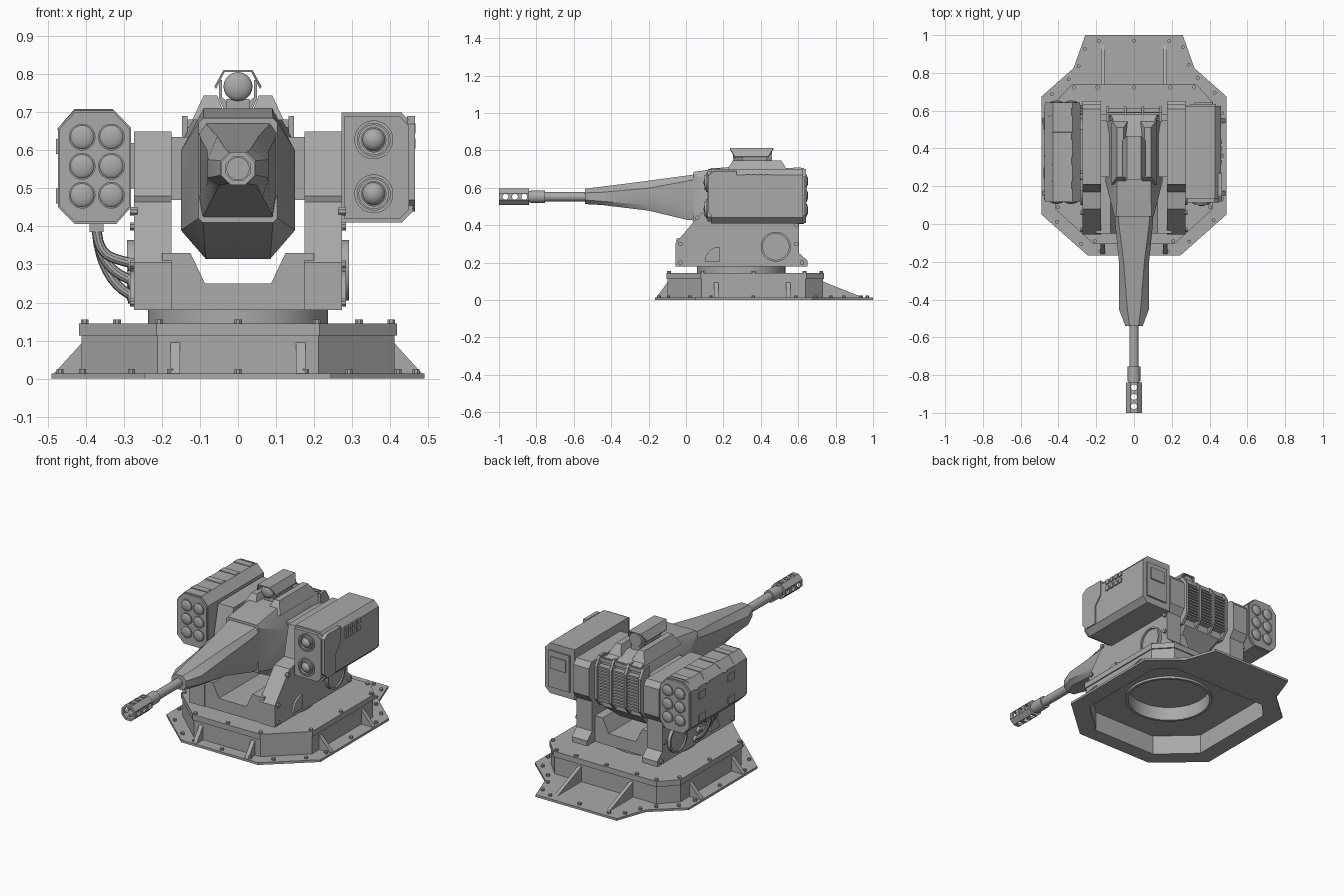
import bpy, bmesh
from math import pi, cos, sin, radians
from mathutils import Vector, Matrix

if "Cube" in bpy.data.objects:
    bpy.data.objects.remove(bpy.data.objects["Cube"])

grey = bpy.data.materials.new("plain_grey")
grey.use_nodes = True
grey.diffuse_color = (0.4, 0.4, 0.4, 1)
grey.node_tree.nodes["Principled BSDF"].inputs["Base Color"].default_value = (0.4, 0.4, 0.4, 1)
parts = []


def finish(name, bm):
    bmesh.ops.recalc_face_normals(bm, faces=bm.faces)
    me = bpy.data.meshes.new(name)
    bm.to_mesh(me)
    bm.free()
    me.materials.append(grey)
    ob = bpy.data.objects.new(name, me)
    bpy.context.collection.objects.link(ob)
    parts.append(ob)
    return ob


def loft(name, rings, closed=False):
    """Skin a list of equal-length point rings; closed joins last to first."""
    bm = bmesh.new()
    vs = [[bm.verts.new(p) for p in r] for r in rings]
    n = len(vs[0])
    pairs = list(zip(vs, vs[1:])) + ([(vs[-1], vs[0])] if closed else [])
    for a, b in pairs:
        for i in range(n):
            j = (i + 1) % n
            bm.faces.new((a[i], a[j], b[j], b[i]))
    if not closed:
        bm.faces.new(vs[0])
        bm.faces.new(vs[-1])
    return finish(name, bm)


def place(axis, p, d):
    return {"x": (d, p[0], p[1]), "y": (p[0], d, p[1]), "z": (p[0], p[1], d)}[axis]


def prism(name, pts, axis, a, b):
    return loft(name, [[place(axis, p, d) for p in pts] for d in (a, b)])


def box(name, x, y, z):
    return prism(name, [(x[0], y[0]), (x[1], y[0]), (x[1], y[1]), (x[0], y[1])], "z", *z)


def circle(c, r, n=32):
    return [(c[0] + r * cos(2 * pi * (i + .5) / n), c[1] + r * sin(2 * pi * (i + .5) / n)) for i in range(n)]


def cyl(name, axis, c, r, a, b, n=32):
    return prism(name, circle(c, r, n), axis, a, b)


def tube(name, axis, c, ro, ri, a, b, n=32):
    return loft(name, [[place(axis, p, d) for p in circle(c, r, n)]
                       for r, d in ((ro, a), (ro, b), (ri, b), (ri, a))], True)


def dome(name, c, r, squash=1.0):
    bm = bmesh.new()
    bmesh.ops.create_uvsphere(bm, u_segments=24, v_segments=12, radius=r,
                              matrix=Matrix.Translation(c) @ Matrix.Diagonal((1, squash, 1, 1)))
    return finish(name, bm)


def cut(ob, cutter):
    mod = ob.modifiers.new("cut", "BOOLEAN")
    mod.operation, mod.object, mod.solver = "DIFFERENCE", cutter, "EXACT"
    bpy.context.view_layer.update()
    ob.data = bpy.data.meshes.new_from_object(ob.evaluated_get(bpy.context.evaluated_depsgraph_get()))
    ob.modifiers.clear()
    parts.remove(cutter)
    bpy.data.objects.remove(cutter)


def sym(half):
    return half + [(-x, y) for x, y in reversed(half)]


def at(pts, z):
    return [(x, y, z) for x, y in pts]


def section(y, hw, z0, z1, bottom, top):
    """Eight-sided section with (width, height) chamfers below and above."""
    (bx, bz), (tx, tz) = bottom, top
    return [(x, y, z) for x, z in sym([(hw - bx, z0), (hw, z0 + bz), (hw, z1 - tz), (hw - tx, z1)])]


# Base: flange, hollow wall, deck and turntable
flange = sym([(.245, -.167), (.49, .05), (.49, .675), (.32, .825), (.258, 1)])
rim = sym([(.215, -.105), (.418, .08), (.418, .645), (.33, .738), (.2, .738)])
mid = Vector((0, .316))


def scaled(pts, k):
    return [tuple(mid + (Vector(p) - mid) * k) for p in pts]


wall_out, wall_in = scaled(rim, .985), scaled(rim, .94)
loft("base_flange", [at(flange, 0), at(flange, .013), at(wall_in, .013), at(wall_in, 0)], True)
loft("base_wall", [at(wall_out, .01), at(wall_out, .118), at(wall_in, .118), at(wall_in, .01)], True)
hub = (0, .296)
deck = prism("base_deck", rim, "z", .113, .145)
cut(deck, cyl("deck_cutter", "z", hub, .225, 0, .3, 48))
tube("turntable_ring", "z", hub, .237, .222, .10, .182, 48)

# Gussets between flange and wall
for s in (-1, 1):
    x = s * .165
    prism("front_gusset", [(-.095, .1), (-.095, .012), (-.16, .012)], "x", x - .012, x + .012)
    prism("rear_gusset", [(.73, .1), (.73, .012), (.95, .012)], "x", x - .01, x + .01)
    for y in (.163, .546):
        prism("side_gusset", [(s * .405, .1), (s * .405, .012), (s * .485, .012)], "y", y - .012, y + .012)

# Bolts around flange and deck
flange_in, deck_in = scaled(flange, .955), scaled(rim, .965)
for i in range(10):
    a, b = Vector(flange_in[i]), Vector(flange_in[(i + 1) % 10])
    for t in ((.12, .5, .88) if (b - a).length > .4 else (.25, .8)):
        cyl("flange_bolt", "z", a.lerp(b, t), .01, .01, .025, 8)
    a, b = Vector(deck_in[i]), Vector(deck_in[(i + 1) % 10])
    for t in ((0, .5) if (b - a).length > .35 else (0,)):
        cyl("deck_bolt", "z", a.lerp(b, t), .011, .14, .155, 8)

# Yoke: trough floor and two arms
prism("yoke_floor", sym([(.2, .18), (.2, .33), (.125, .33), (.087, .25)]), "y", -.05, .58)
arm = [(-.055, .18), (-.055, .305), (.08, .465), (.17, .48), (.21, .65), (.61, .65), (.635, .62),
       (.635, .46), (.605, .42), (.605, .25), (.65, .21), (.65, .18)]
for s in (-1, 1):
    prism("yoke_arm", arm, "x", s * .175, s * .273)
    tube("arm_hub_rim", "x", (.48, .285), .08, .07, s * .265, s * .292)
    cyl("arm_hub_cap", "x", (.48, .285), .071, s * .265, s * .283)
    fan = [(.18, .205)] + [(.18 - .08 * cos(t * pi / 10), .205 + .08 * sin(t * pi / 10)) for t in range(6)]
    prism("arm_fan_cover", fan, "x", s * .265, s * .284)
    for y, z in ((-.03, .2), (-.03, .3), (.06, .44), (.62, .2), (.59, .4), (.59, .3)):
        cyl("arm_bolt", "x", (y, z), .012, s * .265, s * .284, 8)
    box("trunnion", (s * .1, s * .18), (.25, .55), (.47, .635))
    box("pod_mount", (s * .26, s * .29), (.28, .5), (.5, .62))

# Gun housing with stepped ridges
big_b, big_t, tiny = (.065, .075), (.06, .11), (.012, .012)
loft("gun_housing", [section(.04, .104, .41, .685, tiny, tiny),
                     section(.22, .15, .315, .71, big_b, big_t),
                     section(.48, .15, .315, .71, big_b, big_t),
                     section(.58, .14, .4, .68, (.02, .02), (.02, .03))])
for s in (-1, 1):
    loft("housing_ridge", [[(s * x, y, z) for x, y in ((x0, y0), (x1, y0), (x1, y1), (x0, y1))]
                           for x0, x1, y0, y1, z in ((.03, .12, .21, .55, .68), (.055, .09, .25, .51, .745))])

# Rear grille: frame uprights and slats following the chamfer
back = [(.54, .69), (.59, .69), (.622, .64), (.622, .45), (.58, .4), (.54, .4)]
for x in (-.14, -.047, .047, .14):
    prism("grille_upright", back, "x", x - .007, x + .007)
for i in range(12):
    z = .44 + i * .0175
    box("grille_slat", (-.14, .14), (.57, .614), (z, z + .009))
for i in range(4):
    y = .548 + i * .013
    box("grille_top_slat", (-.14, .14), (y, y + .007), (.66, .682))

# Barrel shroud, barrel and muzzle
loft("barrel_shroud", [section(.18, .106, .41, .69, tiny, tiny),
                       section(.0, .1, .43, .665, (.01, .06), (.02, .03)),
                       section(-.2, .08, .478, .638, (.015, .03), (.025, .04)),
                       section(-.45, .08, .508, .606, (.03, .02), (.045, .03)),
                       section(-.54, .046, .513, .595, (.022, .022), (.022, .022))])
bore = (0, .552)
cyl("barrel", "y", bore, .025, -.78, -.5)
cyl("barrel_collar", "y", bore, .034, -.83, -.755)
cyl("barrel_neck", "y", bore, .03, -.85, -.82)
brake = tube("muzzle_brake", "y", bore, .047, .034, -1, -.84, 8)
for y in (-.965, -.915, -.865):
    cut(brake, cyl("side_port_cutter", "x", (y, bore[1]), .016, -.1, .1, 20))
    cut(brake, cyl("top_port_cutter", "z", (0, y), .016, .4, .7, 20))

# Sight on top: camera drum, brackets and folded hood
eye = (0, .768)
cyl("sight_drum", "y", eye, .038, .27, .46)
dome("sight_lens", (0, .27, eye[1]), .038, .5)
box("sight_base", (-.03, .03), (.28, .46), (.69, .735))
for s in (-1, 1):
    prism("sight_bracket", [(s * x, z) for x, z in
          ((.025, .7), (.025, .725), (.042, .74), (.042, .785), (.05, .785), (.05, .735), (.033, .7))], "y", .3, .43)
hood_rows = [(-.062, .768, .26, .44), (-.038, .812, .234, .467), (.038, .812, .234, .467), (.062, .768, .26, .44)]
loft("sight_hood", [[(x, a, z), (x, b, z), (x * .93, b, z - .006), (x * .93, a, z - .006)]
                    for x, z, a, b in hood_rows])

# Rocket pod on -x
pod = [(-.43, .705), (-.325, .705), (-.282, .66), (-.282, .45), (-.32, .407), (-.43, .407), (-.473, .45), (-.473, .66)]
prism("rocket_pod", pod, "y", .13, .63)
pod_mid = Vector((-.3775, .556))
for a, b in ((.118, .15), (.61, .642)):
    prism("pod_end_frame", [tuple(pod_mid + (Vector(p) - pod_mid) * .97) for p in pod], "y", a, b)
for x in (-.41, -.333):
    for z in (.635, .558, .482):
        for y, d in ((.118, -1), (.642, 1)):
            tube("tube_rim", "y", (x, z), .035, .031, y - d * .01, y + d * .004)
            dome("rocket_nose", (x, y, z), .032, .35)
for y in (.27, .53):
    for lo, hi in ((.59, .65), (.46, .52)):
        box("pod_hinge", (-.479, -.465), (y - .03, y + .03), (lo, hi - .02))
    for s in (-1, 1):
        loft("pod_clamp", [[(-.43, y + s * .085, .709), (-.43, y + s * .045, .709),
                            (-.33, y + s * .045, .709), (-.33, y + s * .085, .709)],
                           [(-.477, y + s * .06, .655), (-.477, y + s * .035, .655),
                            (-.284, y + s * .035, .655), (-.284, y + s * .06, .655)]])

# Cables from rocket pod to yoke
for i, z in enumerate((.3, .255, .215)):
    cu = bpy.data.curves.new("cable", "CURVE")
    cu.dimensions, cu.bevel_depth, cu.bevel_resolution, cu.resolution_u = "3D", .013, 3, 10
    sp = cu.splines.new("BEZIER")
    sp.bezier_points.add(1)
    y = .25 + i * .03
    for bp, co, l, r in zip(sp.bezier_points, ((-.372, y, .41), (-.27, y, z)),
                            ((0, 0, .05), (-.06, 0, .02)), ((0, 0, -.1), (.04, 0, 0))):
        bp.co = co
        bp.handle_left, bp.handle_right = Vector(co) + Vector(l), Vector(co) + Vector(r)
    tmp = bpy.data.objects.new("cable_path", cu)
    bpy.context.collection.objects.link(tmp)
    bpy.context.view_layer.update()
    bm = bmesh.new()
    bm.from_mesh(tmp.evaluated_get(bpy.context.evaluated_depsgraph_get()).to_mesh())
    bpy.data.objects.remove(tmp)
    finish("cable", bm)
    cyl("cable_socket", "x", (y, z), .018, -.29, -.265, 16)
box("cable_plug", (-.39, -.354), (.235, .325), (.385, .41))

# Sensor pod on +x
shell = [(.272, .7), (.43, .7), (.46, .668), (.46, .44), (.43, .41), (.272, .41)]
prism("sensor_pod", shell, "y", .135, .625)
prism("sensor_bezel", [(.28, .69), (.425, .69), (.45, .665), (.45, .445), (.425, .42), (.28, .42)], "y", .115, .14)
prism("sensor_cheek", [(.12, .67), (.15, .69), (.27, .69), (.27, .6), (.225, .55), (.225, .44), (.15, .44), (.12, .47)],
      "x", .445, .466)
box("sensor_rear_panel", (.3, .435), (.62, .635), (.45, .66))
box("sensor_rear_plate", (.32, .415), (.63, .642), (.56, .63))
for z in (.628, .486):
    for r, y in ((.051, .108), (.04, .1)):
        tube("lens_ring", "y", (.357, z), r, r - .008, y, .13)
    dome("lens", (.357, .118, z), .03, .8)
for i in range(4):
    for z in (.605, .645):
        y = .315 + i * .036
        box("sensor_vent", (.455, .467), (y, y + .024), (z, z + .026))

# Smooth round surfaces, keep hard edges
bpy.ops.object.select_all(action="DESELECT")
for ob in parts:
    ob.select_set(True)
bpy.context.view_layer.objects.active = parts[0]
bpy.ops.object.shade_smooth_by_angle(angle=radians(30))
